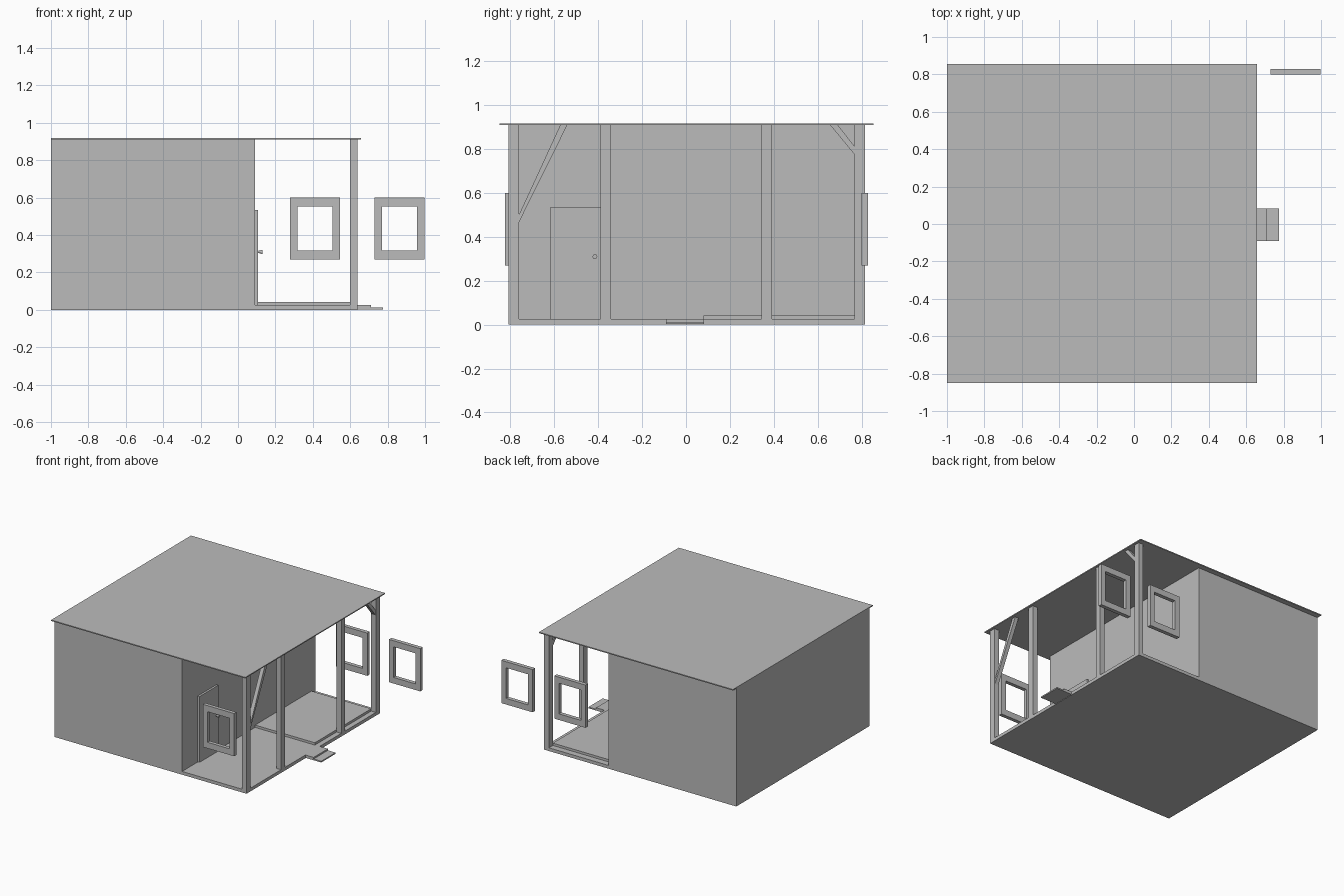
import bpy, bmesh, math

old = bpy.data.objects.get("Cube")
if old:
    bpy.data.objects.remove(old, do_unlink=True)

GREY = (0.5, 0.5, 0.5, 1)
mat = bpy.data.materials.new("plain grey")
mat.use_nodes = True
mat.diffuse_color = GREY
mat.node_tree.nodes["Principled BSDF"].inputs["Base Color"].default_value = GREY


def finish(name, bm):
    bmesh.ops.recalc_face_normals(bm, faces=bm.faces)
    mesh = bpy.data.meshes.new(name)
    bm.to_mesh(mesh)
    bm.free()
    mesh.materials.append(mat)
    ob = bpy.data.objects.new(name, mesh)
    bpy.context.collection.objects.link(ob)
    return ob


def add_box(bm, x, y, z):
    made = bmesh.ops.create_cube(bm, size=1)["verts"]
    for v in made:
        v.co = [r[0] if c < 0 else r[1] for c, r in zip(v.co, (x, y, z))]


def box(name, x, y, z):
    bm = bmesh.new()
    add_box(bm, x, y, z)
    return finish(name, bm)


def brace(name, profile, x0, x1):
    """Extrude a (y, z) outline along x."""
    bm = bmesh.new()
    face = bm.faces.new([bm.verts.new((x0, y, z)) for y, z in profile])
    out = bmesh.ops.extrude_face_region(bm, geom=[face])["geom"]
    moved = [g for g in out if isinstance(g, bmesh.types.BMVert)]
    bmesh.ops.translate(bm, verts=moved, vec=(x1 - x0, 0, 0))
    return finish(name, bm)


def window_frame(name, x, y):
    """Two full-height stiles joined by two rails."""
    low, high, bar = 0.27, 0.60, 0.04
    x1 = x + 0.267
    bm = bmesh.new()
    add_box(bm, (x, x + bar), y, (low, high))
    add_box(bm, (x1 - bar, x1), y, (low, high))
    add_box(bm, (x + bar, x1 - bar), y, (low, low + 0.047))
    add_box(bm, (x + bar, x1 - bar), y, (high - 0.047, high))
    return finish(name, bm)


# Enclosed room, floor and roof
TOP = 0.91
box("room", (-1, 0.09), (-0.81, 0.815), (0, TOP))
box("porch_floor", (0.09, 0.64), (-0.81, 0.815), (0, 0.025))
box("raised_floor", (0.09, 0.60), (0.08, 0.767), (0.025, 0.043))
box("roof", (-1, 0.657), (-0.85, 0.855), (TOP, 0.918))

# Porch posts and diagonal braces
for i, y in enumerate((-0.81, -0.39, 0.345, 0.767)):
    box(f"post_{i + 1}", (0.60, 0.64), (y, y + 0.048), (0.025, TOP))
brace("long_brace", [(-0.573, TOP), (-0.541, TOP), (-0.762, 0.465), (-0.762, 0.5)], 0.605, 0.635)
brace("short_brace", [(0.657, TOP), (0.692, TOP), (0.767, 0.815), (0.767, 0.777)], 0.605, 0.635)

# Door with a small knob
box("door", (0.09, 0.106), (-0.62, -0.39), (0.027, 0.535))
bm = bmesh.new()
bmesh.ops.create_cone(bm, cap_ends=True, segments=12, radius1=0.005, radius2=0.011, depth=0.024)
for v in bm.verts:
    v.co = (v.co.z + 0.118, v.co.y - 0.415, v.co.x + 0.31)
finish("door_knob", bm)

# Steps
box("upper_step", (0.64, 0.71), (-0.092, 0.082), (0.012, 0.025))
box("lower_step", (0.64, 0.775), (-0.092, 0.082), (0.003, 0.013))

# Open window frames: front, back, and one standing apart
window_frame("front_window", 0.278, (-0.826, -0.798))
window_frame("back_window", 0.278, (0.798, 0.828))
window_frame("side_window", 0.729, (0.80, 0.83))
